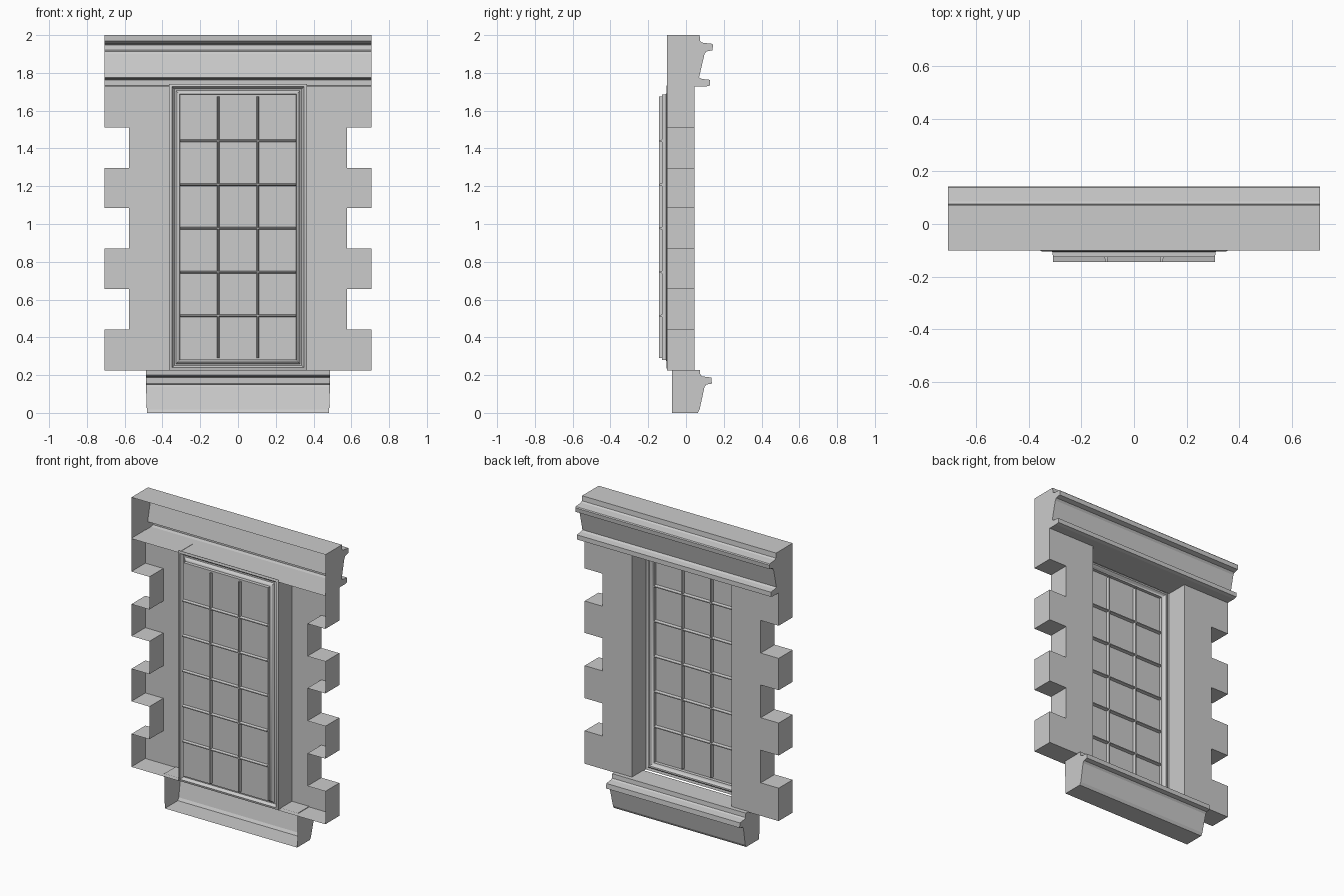
import bpy, bmesh

if "Cube" in bpy.data.objects:
    bpy.data.objects.remove(bpy.data.objects["Cube"])

BACK, FACE = -0.10, 0.045      # open rear edge and decorative wall face


def finish(bm, name, smooth=None):
    me = bpy.data.meshes.new(name)
    bm.to_mesh(me)
    bm.free()
    ob = bpy.data.objects.new(name, me)
    bpy.context.collection.objects.link(ob)
    if smooth:
        bpy.context.view_layer.objects.active = ob
        ob.select_set(True)
        bpy.ops.object.shade_smooth_by_angle(angle=smooth)
        ob.select_set(False)
    return ob


def shell(name, start, vec, back=None, taper=None):
    """Prism from an outline; faces lying on the rear plane are left open."""
    bm = bmesh.new()
    f = bm.faces.new([bm.verts.new(p) for p in start])
    ext = bmesh.ops.extrude_face_region(bm, geom=[f], use_keep_orig=True)
    for v in ext["geom"]:
        if isinstance(v, bmesh.types.BMVert):
            v.co.x += vec[0]
            v.co.y += vec[1]
            v.co.z += vec[2]
    bmesh.ops.recalc_face_normals(bm, faces=bm.faces)
    if back is not None:
        gone = [f for f in bm.faces if all(abs(v.co.y - back) < 1e-4 for v in f.verts)]
        bmesh.ops.delete(bm, geom=gone, context='FACES')
    if taper:
        for v in bm.verts:
            if v.co.z < 0.05:
                v.co.x *= taper
    return finish(bm, name)


def moulding(name, profile, half, back, taper=None):
    return shell(name, [(-half, y, z) for y, z in profile], (2 * half, 0, 0), back, taper)


# Header with two projecting mouldings
moulding("header", [
    (BACK, 2.0), (0.072, 2.0), (0.075, 1.968), (0.085, 1.96), (0.138, 1.954),
    (0.143, 1.948), (0.140, 1.92), (0.108, 1.913), (0.098, 1.90), (0.069, 1.775),
    (0.085, 1.768), (0.126, 1.763), (0.127, 1.733), (0.105, 1.728), (BACK, 1.728)],
    0.707, BACK)

# Sill
moulding("sill", [
    (-0.073, 0.228), (0.073, 0.228), (0.076, 0.2), (0.086, 0.193), (0.134, 0.187),
    (0.137, 0.155), (0.108, 0.15), (0.098, 0.138), (0.072, 0.018), (0.062, 0.0),
    (-0.073, 0.0)],
    0.487, -0.073, 0.99)

# Toothed stone surrounds, one each side
levels = [0.224, 0.441, 0.656, 0.87, 1.086, 1.296, 1.511, 1.73]
for side, label in ((-1, "left"), (1, "right")):
    outline = [(0.362, levels[-1]), (0.362, levels[0])]
    for i in range(len(levels) - 1):
        x = 0.707 if i % 2 == 0 else 0.576
        outline += [(x, levels[i]), (x, levels[i + 1])]
    shell(label + "_quoins", [(side * x, FACE, z) for x, z in outline],
          (0, BACK - FACE, 0), BACK)

# Moulded window frame: profile of (inset, depth) swept round the opening
GLASS_Y = -0.126
profile = [(0, -0.098), (0.015, -0.104), (0.021, -0.092), (0.028, -0.086),
           (0.036, -0.088), (0.043, -0.096), (0.05, -0.104), (0.055, -0.106),
           (0.056, GLASS_Y)]
bm = bmesh.new()
rings = []
for d, y in profile:
    x, z0, z1 = 0.364 - d, 0.224 + d, 1.742 - d
    rings.append([bm.verts.new(p) for p in
                  ((-x, y, z0), (x, y, z0), (x, y, z1), (-x, y, z1))])
for a, b in zip(rings, rings[1:]):
    for i in range(4):
        j = (i + 1) % 4
        bm.faces.new((a[j], a[i], b[i], b[j]))
finish(bm, "window_frame", 0.6)

# Glass sheet
gx, g0, g1 = 0.308, 0.28, 1.686
bm = bmesh.new()
bm.faces.new([bm.verts.new(p) for p in ((gx, GLASS_Y, g0), (-gx, GLASS_Y, g0),
                                        (-gx, GLASS_Y, g1), (gx, GLASS_Y, g1))])
finish(bm, "glass")

# Glazing bars: hexagonal section standing proud on both sides of the glass
section = [(-0.003, -0.144), (0.003, -0.144), (0.007, -0.126),
           (0.003, -0.106), (-0.003, -0.106), (-0.007, -0.126)]
for i, x in enumerate((-0.105, 0.105)):
    shell(f"vertical_bar_{i + 1}", [(x + u, y, 0.29) for u, y in section], (0, 0, 1.385))
for i in range(5):
    z = 0.514 + i * 0.2315
    shell(f"horizontal_bar_{i + 1}", [(-gx, y, z + u) for u, y in section], (2 * gx, 0, 0))
